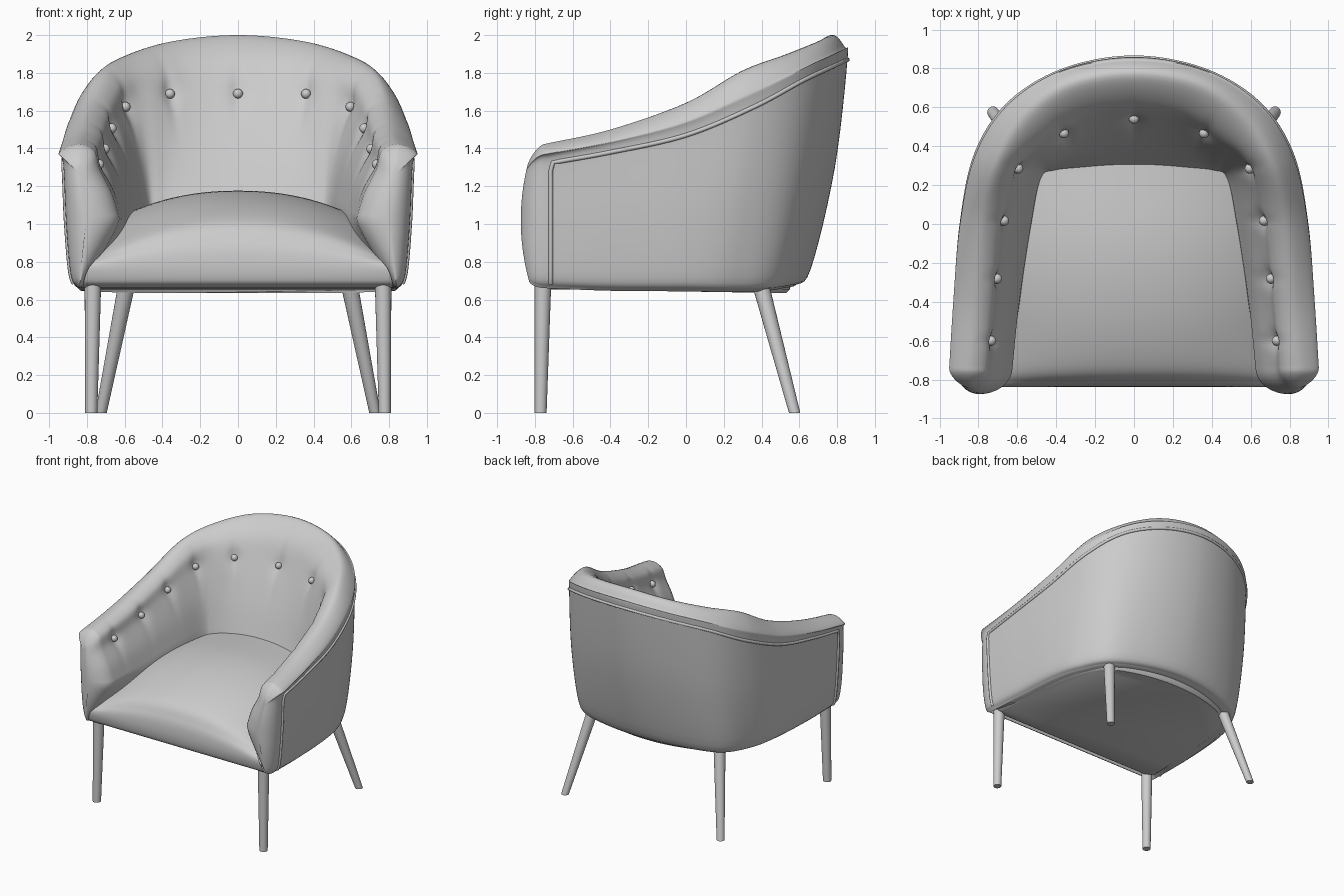
import bpy, bmesh, math
from mathutils import Vector as V

if "Cube" in bpy.data.objects:
    bpy.data.objects.remove(bpy.data.objects["Cube"])

mat = bpy.data.materials.new("grey upholstery")
mat.diffuse_color = (0.6, 0.6, 0.6, 1)
mat.use_nodes = True
mat.node_tree.nodes["Principled BSDF"].inputs["Base Color"].default_value = mat.diffuse_color


def finish(name, bm, angle=40):
    bmesh.ops.recalc_face_normals(bm, faces=bm.faces)
    me = bpy.data.meshes.new(name)
    bm.to_mesh(me)
    bm.free()
    ob = bpy.data.objects.new(name, me)
    bpy.context.collection.objects.link(ob)
    me.materials.append(mat)
    bpy.ops.object.select_all(action='DESELECT')
    ob.select_set(True)
    bpy.context.view_layer.objects.active = ob
    bpy.ops.object.shade_smooth_by_angle(angle=math.radians(angle))
    return ob


def spline(pts, t):
    """Catmull-Rom through pts, t from 0 to len - 1."""
    n = len(pts)
    i = max(0, min(int(t), n - 2))
    f = t - i
    b, c = pts[i], pts[i + 1]
    a = pts[i - 1] if i else b * 2 - c
    d = pts[i + 2] if i + 2 < n else c * 2 - b
    return 0.5 * (2 * b + (c - a) * f + (2 * a - 5 * b + 4 * c - d) * f * f
                  + (3 * b - a - 3 * c + d) * f ** 3)


def bridge(bm, rings, closed):
    for r, q in zip(rings, rings[1:]):
        for i in range(len(r) if closed else len(r) - 1):
            j = (i + 1) % len(r)
            bm.faces.new((r[i], r[j], q[j], q[i]))


# Shell stations, arm front to back centre: bottom, seam, top, button line, seat line
half = [
    [(.885, -.74, .69), (.925, -.74, 1.32), (.85, -.74, 1.425), (.73, -.74, 1.29), (.625, -.74, 1.03)],
    [(.88, -.40, .68), (.915, -.40, 1.38), (.82, -.40, 1.50), (.70, -.40, 1.36), (.59, -.40, 1.05)],
    [(.855, 0, .68), (.885, 0, 1.47), (.79, 0, 1.64), (.655, 0, 1.50), (.53, 0, 1.10)],
    [(.79, .26, .68), (.81, .36, 1.62), (.72, .30, 1.81), (.58, .28, 1.62), (.48, .235, 1.10)],
    [(.65, .48, .69), (.64, .62, 1.76), (.57, .54, 1.90), (.44, .40, 1.68), (.41, .275, 1.10)],
    [(.35, .61, .71), (.36, .79, 1.84), (.33, .71, 1.97), (.25, .495, 1.69), (.25, .28, 1.10)],
    [(0, .66, .72), (0, .855, 1.87), (0, .765, 2.0), (0, .525, 1.69), (0, .285, 1.10)]]
stations = [[V(p) for p in s] for s in half]
stations += [[V((-p.x, p.y, p.z)) for p in s] for s in stations[-2::-1]]
SEAM, BUTTON = 3, 7


def section(u):
    A, S, T, I, L = [spline([s[k] for s in stations], u) for k in range(5)]
    out = S - I
    out.z = 0
    out.normalize()
    up = V((0, 0, 1))
    k = abs(1 - u / 6)
    return [A - out * (.09 - .05 * k) - up * (.05 - .02 * k), A + up * .04,
            A.lerp(S, .5) + out * (.03 - .025 * k), S,
            S.lerp(T, .42) + out * (.024 + .03 * k) + up * .012, T,
            T.lerp(I, .45) - out * .035 + up * .025, I,
            I.lerp(L, .5) - out * .012, L]


button_u = [.42, 1.3, 2.05, 3.0, 4.5, 6, 7.5, 9, 9.95, 10.7, 11.58]
buttons = [section(u)[BUTTON] for u in button_u]


def tufted(u, v):
    """Surface point, with dimples and pleats at the buttons on the inner side."""
    sec = section(u)
    p = spline(sec, v)
    if v > 5.3:
        out = (sec[SEAM] - sec[BUTTON])
        out.z = 0
        out.normalize()
        d = 0
        for b in buttons:
            h2 = (p.x - b.x) ** 2 + (p.y - b.y) ** 2
            dz = p.z - b.z
            d += .018 * math.exp(-((p - b).length / .055) ** 2)
            across = (p - b).dot(V((-out.y, out.x, 0)))
            d += .009 * math.exp(-(across / .03) ** 2 - (dz / .16) ** 2) if h2 < .06 else 0
        p = p + out * d
    return p


# Upholstered shell: U-shaped loft with rounded arm fronts
bm = bmesh.new()
NU, NV = 216, 54


def ring_pts(u):
    pts = [tufted(u, 9 * j / NV) for j in range(NV + 1)]
    top = pts[-1].copy()
    k = max(0, 1 - min(u, 12 - u))
    low = V((top.x * (1 + .31 * k), top.y, .68))
    # inner side flares out towards the bottom at the arm front
    mid = top.lerp(low, .5) - V((math.copysign(.012 * k, top.x), 0, 0))
    return pts + [spline([pts[-7], top, mid, low], 1 + i / 4) for i in range(1, 9)]


def cap_pts(u, a):
    s = math.cos(a)
    res = []
    for p in ring_pts(u):
        cx = math.copysign(.795 + .11 * abs(p.z - 1.02), p.x)
        zs = (.70 + .30 * s) if p.z > 1.02 else (.9 + .1 * s)
        z = 1.02 + (p.z - 1.02) * zs
        bow = .135 * (1 - .5 * (abs(z - 1.02) / .4) ** 2)
        res.append(V((cx + s * (p.x - cx), p.y - bow * math.sin(a), z)))
    return res


angles = [math.radians(a) for a in (10, 20, 30, 40, 50, 60, 70, 79, 86)]
rows = [cap_pts(0, a) for a in reversed(angles)]
rows += [ring_pts(12 * i / NU) for i in range(NU + 1)]
rows += [cap_pts(12, a) for a in angles]
rings = [[bm.verts.new(p) for p in r] for r in rows]
bridge(bm, rings, True)
bm.faces.new(rings[0])
bm.faces.new(rings[-1])
finish("upholstered_shell", bm, 60)

# Piping along the outer seam and down both arm fronts
path = [spline(section(.07), SEAM * i / 16) for i in range(3, 16)]
path += [section(.11 + 11.78 * i / 120)[SEAM] for i in range(121)]
path += [spline(section(11.93), SEAM * i / 16) for i in range(15, 2, -1)]
bm = bmesh.new()
rings = []
for i, p in enumerate(path):
    t = (path[min(i + 1, len(path) - 1)] - path[max(i - 1, 0)]).normalized()
    n = t.cross(V((p.x, p.y, 0)).normalized()).normalized()
    b = t.cross(n)
    rings.append([bm.verts.new(p + .012 * (n * math.cos(k * math.pi / 4) + b * math.sin(k * math.pi / 4)))
                  for k in range(8)])
bridge(bm, rings, True)
finish("seam_piping", bm, 60)

# Seat cushion: side profile (y, z, half width) with a crowned top
profile = [V(p) for p in [(-.78, .665, .82), (-.825, .70, .815), (-.838, .80, .79), (-.815, .91, .76),
                          (-.73, 1.02, .74), (-.45, 1.125, .70), (-.1, 1.175, .63), (.36, 1.16, .55)]]
bm = bmesh.new()
rings = []
for i in range(57):
    y, z, w = spline(profile, i / 8)
    f = max(0, min(1, (z - .70) / .42))
    crown = .125 * f * f * (3 - 2 * f)
    rings.append([bm.verts.new((w * k / 16, y, z - crown * (w * abs(k) / 16 / .6) ** 2.2))
                  for k in range(-16, 17)])
bridge(bm, rings, False)
finish("seat_cushion", bm, 60)

# Underside panel
bm = bmesh.new()
outline = [section(12 * i / 60)[0] for i in range(61)]
outline = [V((.80, -.79, 0))] + outline + [V((-.80, -.79, 0))]
rings = []
for sc, dz in ((.98, .06), (.965, .02), (.93, 0)):
    rings.append([bm.verts.new((p.x * sc, p.y * sc, .655 - .02 * (p.y + .8) / 1.3 + dz)) for p in outline])
bridge(bm, rings, True)
bm.faces.new(rings[-1])
finish("underside_panel", bm)


def leg(name, top, bottom, r1, r2):
    bm = bmesh.new()
    rings = [[bm.verts.new((p[0] + r * math.cos(k * math.pi / 10), p[1] + r * math.sin(k * math.pi / 10), p[2]))
              for k in range(20)] for p, r in ((top, r1), (bottom, r2))]
    bridge(bm, rings, True)
    for r in rings:
        bm.faces.new(r)
    finish(name, bm)


# Tapered legs, back pair splayed
for side, s in (("right", 1), ("left", -1)):
    leg("front_leg_" + side, (.768 * s, -.757, .70), (.777 * s, -.77, 0), .044, .032)
    leg("back_leg_" + side, (.587 * s, .392, .69), (.725 * s, .575, 0), .046, .03)

# Tufting buttons
for i, u in enumerate(button_u):
    bm = bmesh.new()
    bmesh.ops.create_uvsphere(bm, u_segments=16, v_segments=10, radius=.026)
    ob = finish("button_%d" % (i + 1), bm)
    ob.location = section(u)[BUTTON].lerp(tufted(u, BUTTON), .6)
